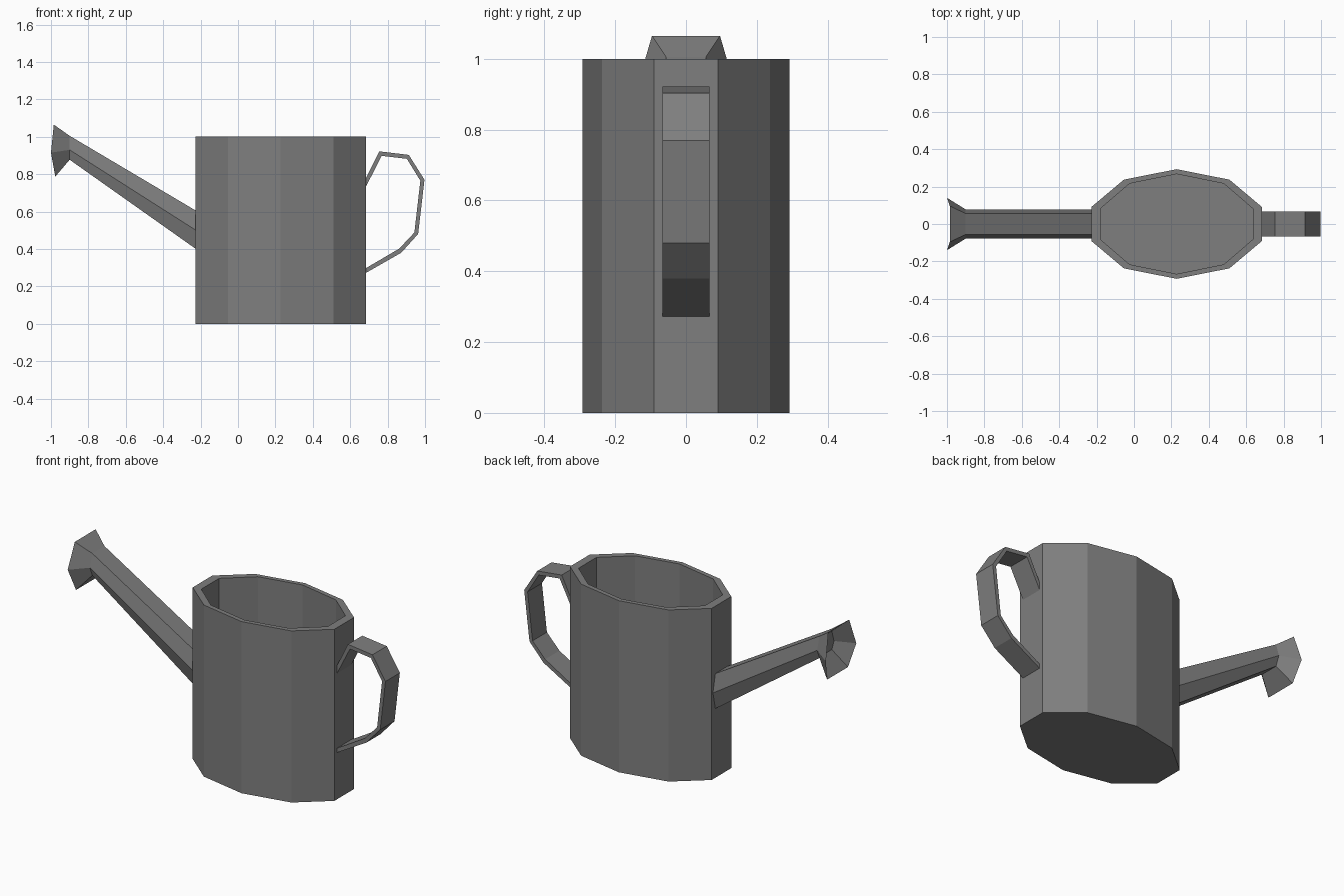
import bpy, bmesh, math

cube = bpy.data.objects.get("Cube")
if cube:
    bpy.data.objects.remove(cube, do_unlink=True)

grey = bpy.data.materials.new("plain grey")
grey.use_nodes = True
colour = (0.21, 0.21, 0.21, 1.0)
grey.diffuse_color = colour
grey.node_tree.nodes["Principled BSDF"].inputs["Base Color"].default_value = colour


def loft(name, rings, closed=False):
    """Skin a series of equal point rings; cap the ends or join last to first."""
    bm = bmesh.new()
    loops = [[bm.verts.new(p) for p in ring] for ring in rings]
    pairs = list(zip(loops, loops[1:]))
    if closed:
        pairs.append((loops[-1], loops[0]))
    else:
        bm.faces.new(loops[0])
        bm.faces.new(loops[-1])
    for a, b in pairs:
        for i in range(len(a)):
            j = (i + 1) % len(a)
            bm.faces.new((a[i], a[j], b[j], b[i]))
    bmesh.ops.recalc_face_normals(bm, faces=bm.faces)
    mesh = bpy.data.meshes.new(name)
    bm.to_mesh(mesh)
    bm.free()
    mesh.materials.append(grey)
    obj = bpy.data.objects.new(name, mesh)
    bpy.context.collection.objects.link(obj)
    return obj


def decagon(rx, ry, z):
    return [(0.228 + rx * math.sin(k * math.pi / 5), ry * math.cos(k * math.pi / 5), z)
            for k in range(10)]


def hexagon(top, mid, bottom, y_edge, y_mid):
    """Ring across the spout; top, mid and bottom are (x, z) pairs."""
    rows = ((top, y_edge), (mid, y_mid), (bottom, y_edge))
    right = [(x, -y, z) for (x, z), y in rows]
    left = [(x, y, z) for (x, z), y in reversed(rows)]
    return right + left


# Hollow ten-sided can with a thick rim
loft("can_body", [
    decagon(0.48, 0.293, 0.0),
    decagon(0.48, 0.293, 1.0),
    decagon(0.428, 0.267, 1.0),
    decagon(0.428, 0.267, 0.05),
])

# Tapering spout, flared mouth and the recess inside the mouth
loft("spout", [
    hexagon((-0.225, 0.605), (-0.225, 0.50), (-0.225, 0.40), 0.056, 0.078),
    hexagon((-0.90, 1.005), (-0.90, 0.93), (-0.90, 0.877), 0.056, 0.078),
    hexagon((-0.985, 1.065), (-1.0, 0.915), (-0.977, 0.787), 0.096, 0.14),
    hexagon((-0.905, 0.995), (-0.905, 0.93), (-0.905, 0.887), 0.050, 0.070),
])

# Flat band handle, given as outer and inner (x, z) points
outer = [(0.68, 0.77), (0.755, 0.922), (0.913, 0.903), (0.997, 0.77),
         (0.963, 0.48), (0.873, 0.38), (0.68, 0.27)]
inner = [(0.68, 0.725), (0.768, 0.898), (0.903, 0.882), (0.975, 0.765),
         (0.943, 0.488), (0.862, 0.402), (0.68, 0.295)]
loft("handle", [
    [(ox, -0.066, oz), (ox, 0.066, oz), (ix, 0.066, iz), (ix, -0.066, iz)]
    for (ox, oz), (ix, iz) in zip(outer, inner)
])
